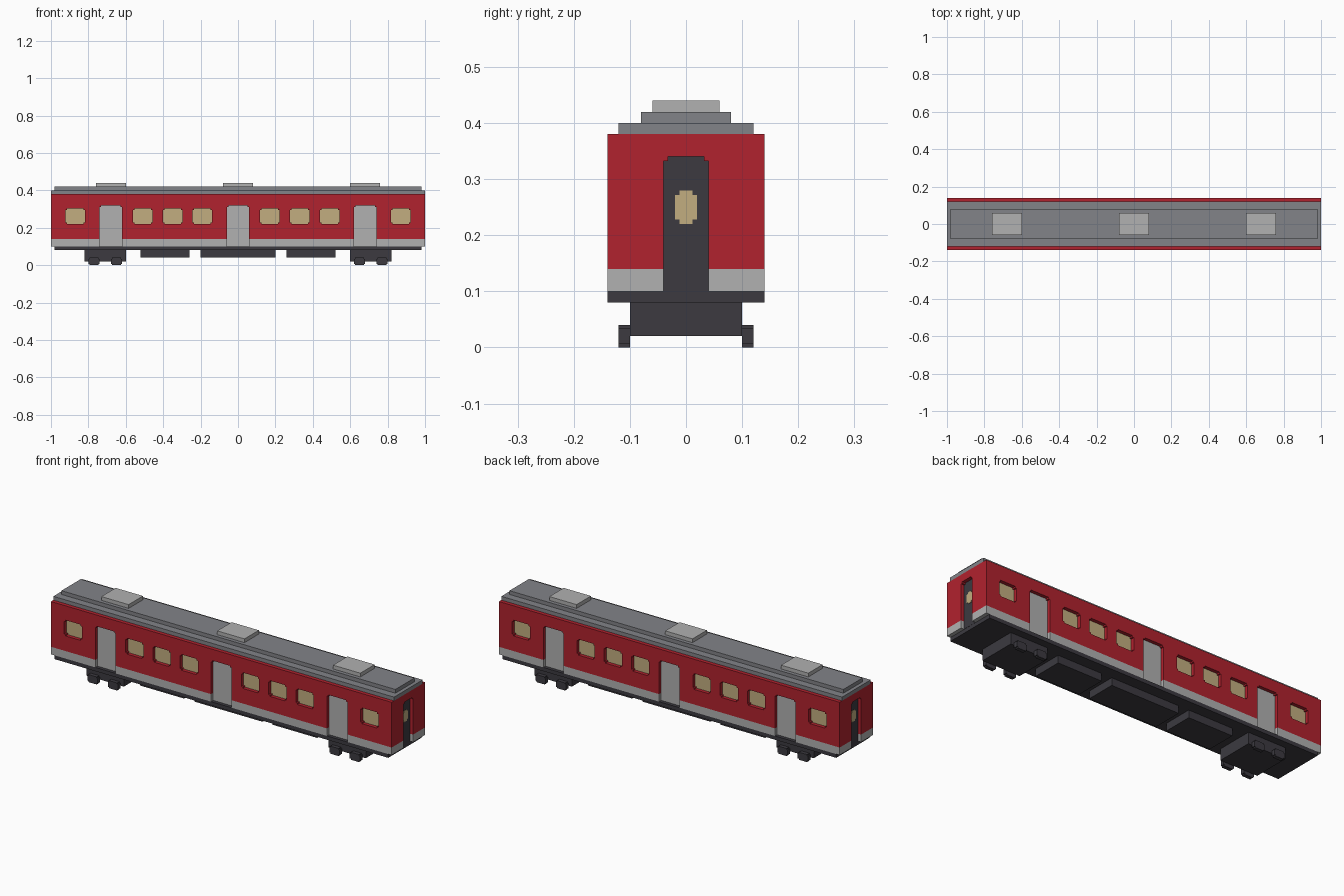
import bpy, bmesh
from mathutils import Vector

if "Cube" in bpy.data.objects:
    bpy.data.objects.remove(bpy.data.objects["Cube"], do_unlink=True)


def material(name, *rgb):
    lin = [((c / 255 + 0.055) / 1.055) ** 2.4 for c in rgb] + [1.0]
    m = bpy.data.materials.new(name)
    m.use_nodes = True
    m.diffuse_color = lin
    m.node_tree.nodes["Principled BSDF"].inputs["Base Color"].default_value = lin
    return m


RED = material("red paint", 177, 34, 46)
SILVER = material("light grey", 177, 177, 177)
ROOF = material("roof grey", 130, 131, 136)
DARK = material("dark grey", 60, 58, 64)
TAN = material("window tan", 194, 174, 128)


def finish(name, bm, mat):
    bmesh.ops.recalc_face_normals(bm, faces=bm.faces)
    me = bpy.data.meshes.new(name)
    bm.to_mesh(me)
    bm.free()
    me.materials.append(mat)
    ob = bpy.data.objects.new(name, me)
    bpy.context.collection.objects.link(ob)
    return ob


def box(name, x, y, z, mat):
    """Box from (min, max) pairs."""
    bm = bmesh.new()
    bmesh.ops.create_cube(bm, size=1)
    for v in bm.verts:
        v.co = [(lo + hi) / 2 + c * (hi - lo) for c, (lo, hi) in zip(v.co, (x, y, z))]
    return finish(name, bm, mat)


def outline(u, z, top=0.008, bottom=0.008):
    """Rectangle whose corners are stepped in by a small notch."""
    (a, b), (lo, hi) = u, z
    n, m = top, bottom
    pts = [(a, lo + m), (a + m, lo + m), (a + m, lo), (b - m, lo), (b - m, lo + m), (b, lo + m),
           (b, hi - n), (b - n, hi - n), (b - n, hi), (a + n, hi), (a + n, hi - n), (a, hi - n)]
    return list(dict.fromkeys(pts))


def prism(bm, pts, axis, d0, d1):
    """Extrude an outline along x (axis 0) or y (axis 1)."""
    place = (lambda u, z, d: (d, u, z)) if axis == 0 else (lambda u, z, d: (u, d, z))
    face = bm.faces.new([bm.verts.new(place(u, z, d0)) for u, z in pts])
    ext = bmesh.ops.extrude_face_region(bm, geom=[face])["geom"]
    move = Vector(place(0, 0, d1 - d0))
    bmesh.ops.translate(bm, vec=move, verts=[e for e in ext if isinstance(e, bmesh.types.BMVert)])


WINDOWS = [-0.87, -0.51, -0.35, -0.19, 0.17, 0.33, 0.49, 0.87]
DOORS = [-0.68, 0.0, 0.68]
SIDES = {"front": -1, "back": 1}
ENDS = {"right": -1, "left": 1}


def window_pts(x):
    return outline((x - 0.052, x + 0.052), (0.22, 0.304))


def door_pts(x, low=0.10):
    return outline((x - 0.06, x + 0.06), (low, 0.32), bottom=0)


# Body shell: painted walls above a pale lower band
walls = box("body_walls", (-1, 1), (-0.14, 0.14), (0.14, 0.38), RED)
band = box("lower_band", (-1, 1), (-0.14, 0.14), (0.10, 0.14), SILVER)

# Recesses for windows, side doors and end doors
bm = bmesh.new()
for s in SIDES.values():
    for x in WINDOWS:
        prism(bm, window_pts(x), 1, s * 0.12, s * 0.2)
    for x in DOORS:
        prism(bm, door_pts(x, 0.05), 1, s * 0.12, s * 0.2)
for s in ENDS.values():
    prism(bm, outline((-0.04, 0.04), (0.05, 0.34), bottom=0), 0, s * 0.98, s * 1.1)
cutter = finish("recess_cutter", bm, DARK)
cutter.hide_render = True
for ob in (walls, band):
    mod = ob.modifiers.new("recesses", "BOOLEAN")
    mod.operation = "DIFFERENCE"
    mod.solver = "EXACT"
    mod.object = cutter
    bpy.context.view_layer.objects.active = ob
    bpy.ops.object.modifier_apply(modifier=mod.name)
    ob.data.materials.clear()
    ob.data.materials.append(RED if ob is walls else SILVER)
    for p in ob.data.polygons:
        p.material_index = 0
bpy.data.objects.remove(cutter, do_unlink=True)

# Window panes and doors at the bottom of the recesses
for side, s in SIDES.items():
    bm = bmesh.new()
    for x in WINDOWS:
        prism(bm, window_pts(x), 1, s * 0.119, s * 0.121)
    finish(side + "_window_panes", bm, TAN)
    bm = bmesh.new()
    for x in DOORS:
        prism(bm, door_pts(x), 1, s * 0.119, s * 0.122)
    finish(side + "_doors", bm, SILVER)
for end, s in ENDS.items():
    bm = bmesh.new()
    prism(bm, outline((-0.04, 0.04), (0.10, 0.34), bottom=0), 0, s * 0.978, s * 0.981)
    finish(end + "_end_door", bm, DARK)
    bm = bmesh.new()
    prism(bm, outline((-0.02, 0.02), (0.22, 0.28)), 0, s * 0.98, s * 0.983)
    finish(end + "_end_door_window", bm, TAN)

# Stepped roof with three vents
box("roof_lower", (-1, 1), (-0.12, 0.12), (0.38, 0.40), ROOF)
box("roof_upper", (-0.98, 0.98), (-0.08, 0.08), (0.40, 0.42), ROOF)
for i, x in enumerate(DOORS):
    box(f"roof_vent_{i + 1}", (x - 0.08, x + 0.08), (-0.06, 0.06), (0.42, 0.44), SILVER)

# Floor and underfloor equipment
box("floor", (-0.98, 0.98), (-0.14, 0.14), (0.08, 0.10), DARK)
for i, x in enumerate([(-0.52, -0.26), (-0.20, 0.20), (0.26, 0.52)]):
    box(f"underfloor_box_{i + 1}", x, (-0.08, 0.08), (0.04, 0.08), DARK)

# Bogies with four wheels each
for end, s in ENDS.items():
    c = s * 0.71
    box(end + "_bogie", (c - 0.11, c + 0.11), (-0.10, 0.10), (0.02, 0.08), DARK)
    for side, t in SIDES.items():
        bm = bmesh.new()
        for dx in (-0.06, 0.06):
            prism(bm, outline((c + dx - 0.03, c + dx + 0.03), (0, 0.04), 0.006, 0.006),
                  1, t * 0.10, t * 0.12)
        finish(f"{end}_{side}_wheels", bm, DARK)
